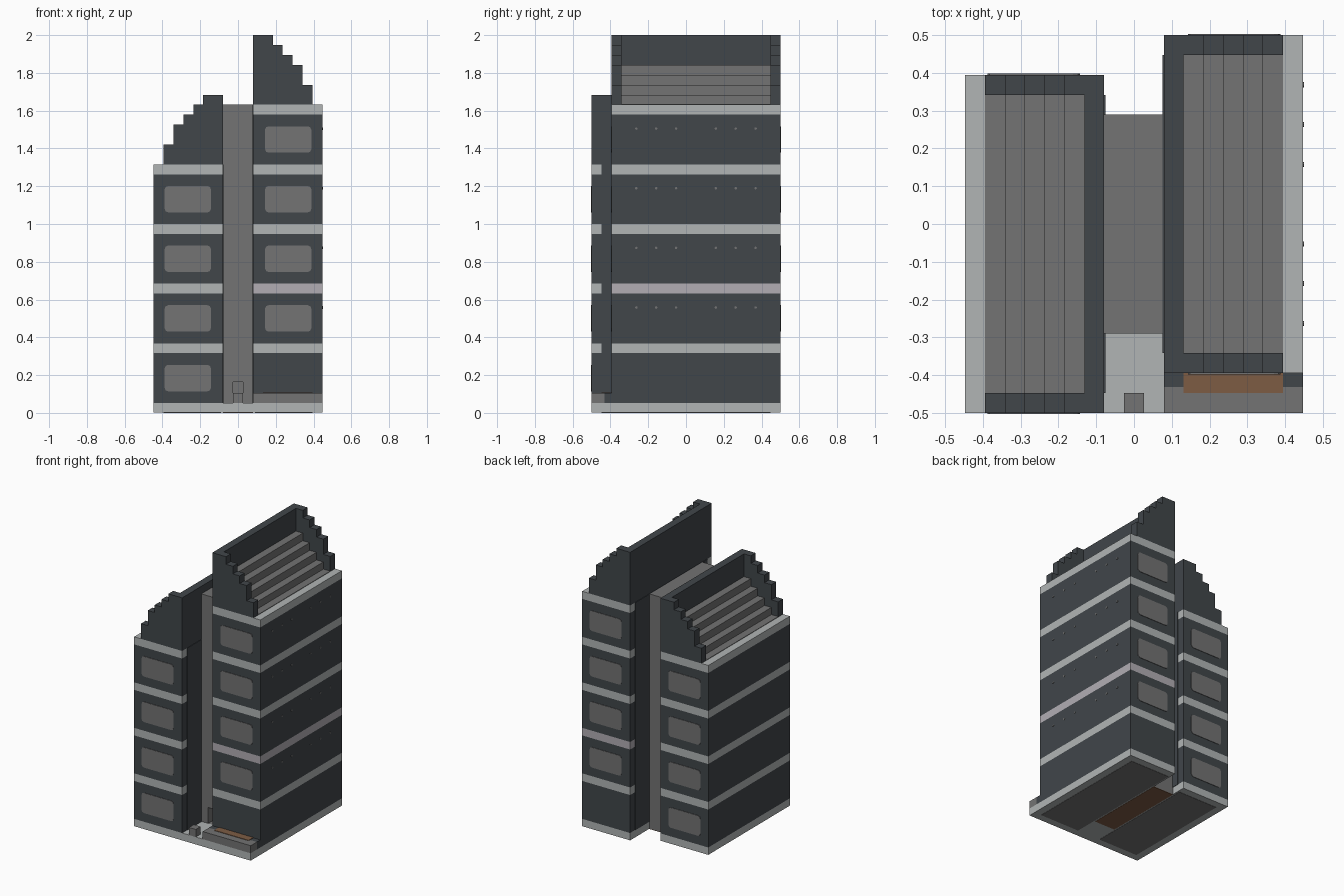
import bpy
import bmesh
import math

if bpy.data.objects.get("Cube"):
    bpy.data.objects.remove(bpy.data.objects["Cube"], do_unlink=True)

U = 2 / 38      # block size: all dimensions below are in blocks
T = 0.06        # thickness of painted plates, in blocks


def material(name, r, g, b):
    def linear(v):
        v /= 255
        return v / 12.92 if v <= 0.04045 else ((v + 0.055) / 1.055) ** 2.4
    colour = (linear(r), linear(g), linear(b), 1)
    mat = bpy.data.materials.new(name)
    mat.diffuse_color = colour
    mat.use_nodes = True
    mat.node_tree.nodes["Principled BSDF"].inputs["Base Color"].default_value = colour
    return mat


SLATE = material("dark slate", 65, 70, 74)
PALE = material("pale stone", 177, 181, 181)
MAUVE = material("mauve stone", 178, 174, 180)
GREY = material("mid grey", 115, 115, 115)
BROWN = material("brown", 125, 92, 68)


def prism(name, points, offset, mat):
    """Extrude a closed polygon along an offset vector."""
    bm = bmesh.new()
    face = bm.faces.new([bm.verts.new([c * U for c in p]) for p in points])
    new = bmesh.ops.extrude_face_region(bm, geom=[face])["geom"]
    verts = [v for v in new if isinstance(v, bmesh.types.BMVert)]
    bmesh.ops.translate(bm, verts=verts, vec=[c * U for c in offset])
    bmesh.ops.recalc_face_normals(bm, faces=bm.faces)
    mesh = bpy.data.meshes.new(name)
    bm.to_mesh(mesh)
    bm.free()
    mesh.materials.append(mat)
    obj = bpy.data.objects.new(name, mesh)
    bpy.context.collection.objects.link(obj)
    return obj


def box(name, xs, ys, zs, mat):
    (x0, x1), (y0, y1), (z0, z1) = sorted(xs), ys, zs
    return prism(name, [(x0, y0, z0), (x1, y0, z0), (x1, y1, z0), (x0, y1, z0)],
                 (0, 0, z1 - z0), mat)


def window(name, x, y, z, out):
    """Rounded window plate on a front or back wall."""
    w, h, r = 2.33, 1.33, 0.35
    points = []
    for i, (sx, sz) in enumerate([(1, 1), (-1, 1), (-1, -1), (1, -1)]):
        for k in range(3):
            a = math.pi / 2 * (i + k / 2)
            points.append((x + sx * (w - r) + r * math.cos(a), y,
                           z + sz * (h - r) + r * math.sin(a)))
    prism(name, points, (0, out * T, 0), GREY)


def stair_profile(s, rises, roof, inner, y):
    """Stepped silhouette rising from the outer side towards the inner side."""
    points = [(s * 7.5, y, roof)]
    for i, rise in enumerate(rises):
        x = 7.5 - i
        end = inner if i == len(rises) - 1 else x - 1
        points += [(s * x, y, roof + rise), (s * end, y, roof + rise)]
    return points + [(s * inner, y, roof)]


def tower(side, s, y0, y1, floors, window_floors):
    xs = (s * 1.5, s * 8.5)
    roof = 6 * floors + 1

    # Alternating walls and stone bands
    for f in range(floors):
        z = 6 * f + 1
        band = MAUVE if s > 0 and f == 1 else PALE
        box(f"{side}_wall", xs, (y0, y1), (z, z + 5), SLATE)
        box(f"{side}_band", xs, (y0, y1), (z + 5, z + 6), band)
        if f in window_floors:
            window(f"{side}_front_window", s * 5.05, y0, z + 2.5, -1)
            window(f"{side}_back_window", s * 5.05, y1, z + 2.5, 1)

    # Dark cladding hides the bands on the courtyard side
    box(f"{side}_inner_cladding", (s * 1.5, s * (1.5 - T)),
        (y0 + 1, y1 - 1), (1, roof), SLATE)

    # Stepped gables and the high inner parapet
    for y in (y0, y1 - 1):
        prism(f"{side}_gable", stair_profile(s, (2, 4, 5, 6, 7), roof, 1.5, y),
              (0, 1, 0), SLATE)
    box(f"{side}_parapet", (s * 1.5, s * 2.5), (y0 + 1, y1 - 1),
        (roof, roof + 7), SLATE)

    # Roof terraces between the gables
    prism(f"{side}_terraces", stair_profile(s, (T, 1, 2, 3, 4), roof, 2.5, y0 + 1),
          (0, y1 - y0 - 2, 0), GREY)

    # Underside panel
    box(f"{side}_underside_panel", (s * 1.7, s * 7.5), (-8.5, y1 - 1),
        (0, T), GREY)


tower("right", 1, -7.5, 9.5, 5, range(1, 5))
tower("left", -1, -9.5, 7.5, 4, range(4))

# Ground slabs, lifted just enough to leave the underside panels showing
box("right_base", (1.5, 8.5), (-9.5, 9.5), (T / 2, 1), PALE)
box("left_base", (-8.5, -1.5), (-9.5, 7.5), (T / 2, 1), PALE)
box("walkway", (-1.5, 1.5), (-9.5, -5.5), (T / 2, 1), PALE)

# Central core with an entrance recess
core = box("central_core", (-1.5, 1.5), (-5.5, 5.5), (T, 31), GREY)
cutter = box("entrance_cutter", (-0.5, 0.5), (-6.5, -4.5), (1, 3.1), GREY)
cutter.hide_render = True
cutter.hide_viewport = True
cut = core.modifiers.new("entrance", "BOOLEAN")
cut.operation = "DIFFERENCE"
cut.solver = "EXACT"
cut.object = cutter
box("core_underside", (-1.5, 1.5), (-5.5, 5.5), (0, T), BROWN)

# Raised step and mat in front of the right tower
box("front_step", (1.5, 8.5), (-9.5, -8.2), (1, 2), GREY)
box("step_back", (1.5, 8.5), (-8.2, -7.5), (1, 2), SLATE)
box("door_mat", (2.5, 7.5), (-8.5, -7.5), (2, 2 + T), BROWN)

# Small post on the walkway
box("walkway_post", (-0.5, 0.5), (-9.5, -8.5), (1, 2), GREY)

# Tiny studs along the outer right wall
for f in range(1, 5):
    for y in (-5, -3, -1, 3, 5, 7):
        ring = [(8.5, y + 0.13 * math.cos(k * math.pi / 4),
                 6 * f + 4.6 + 0.13 * math.sin(k * math.pi / 4)) for k in range(8)]
        prism("wall_stud", ring, (T, 0, 0), GREY)
